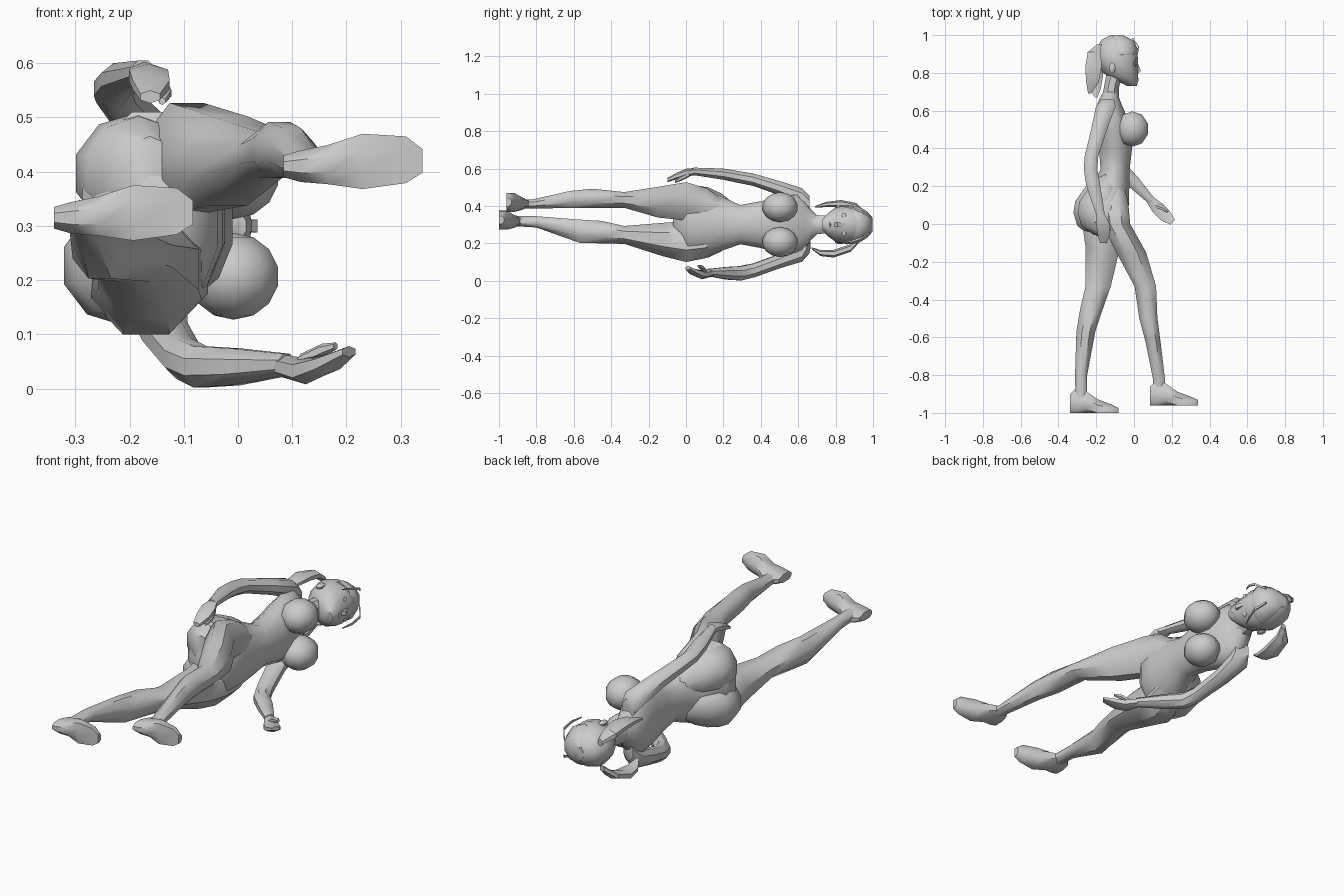
import bpy, bmesh, math
from mathutils import Vector

cube = bpy.data.objects.get("Cube")
if cube:
    bpy.data.objects.remove(cube, do_unlink=True)

grey = bpy.data.materials.new("plain grey")
grey.use_nodes = True
GREY = (0.6, 0.6, 0.6, 1)
grey.diffuse_color = GREY
grey.node_tree.nodes["Principled BSDF"].inputs["Base Color"].default_value = GREY

MID = 0.30   # side-to-side middle of the lying figure
DOWN, FORWARD = Vector((0, -1, 0)), Vector((1, 0, 0))


def finish(name, bm, angle=40):
    bmesh.ops.recalc_face_normals(bm, faces=bm.faces)
    mesh = bpy.data.meshes.new(name)
    bm.to_mesh(mesh)
    bm.free()
    mesh.materials.append(grey)
    obj = bpy.data.objects.new(name, mesh)
    bpy.context.collection.objects.link(obj)
    bpy.ops.object.select_all(action='DESELECT')
    obj.select_set(True)
    bpy.context.view_layer.objects.active = obj
    bpy.ops.object.shade_smooth_by_angle(angle=math.radians(angle))


def loft(name, rings, axis=None, sides=8, angle=44, sole=-1.0):
    """Skin rings (x, y, z, in-plane radius, z radius); no axis = follow the path."""
    bm = bmesh.new()
    loops = []
    grow = 1 / math.cos(math.pi / sides)
    for i, (x, y, z, ru, rv) in enumerate(rings):
        t = axis
        if t is None:
            a, b = rings[max(i - 1, 0)], rings[min(i + 1, len(rings) - 1)]
            t = Vector((b[0] - a[0], b[1] - a[1], 0)).normalized()
        u = Vector((t.y, -t.x, 0))
        loop = []
        for k in range(sides):
            w = 2 * math.pi * (k + 0.5) / sides
            p = Vector((x, y, z)) + u * (ru * grow * math.cos(w))
            p.z += rv * grow * math.sin(w)
            p.y = max(p.y, sole)
            loop.append(bm.verts.new(p))
        loops.append(loop)
    for a, b in zip(loops, loops[1:]):
        for k in range(sides):
            n = (k + 1) % sides
            bm.faces.new((a[k], a[n], b[n], b[k]))
    bm.faces.new(loops[0])
    bm.faces.new(loops[-1])
    finish(name, bm, angle)


def ball(name, centre, radii, segs=10, rings=7):
    bm = bmesh.new()
    bmesh.ops.create_uvsphere(bm, u_segments=segs, v_segments=rings, radius=1)
    for v in bm.verts:
        v.co = Vector([c + r * q for c, r, q in zip(centre, radii, v.co)])
    finish(name, bm)


# Trunk and neck
loft("torso", [
    (-.122, .70, MID, .040, .052), (-.13, .665, MID, .052, .085),
    (-.13, .635, MID, .064, .135), (-.125, .59, MID, .078, .16),
    (-.108, .50, MID, .09, .15), (-.098, .40, MID, .088, .125),
    (-.10, .29, MID, .077, .105), (-.125, .19, .305, .10, .145),
    (-.158, .09, .315, .13, .19), (-.162, .01, .315, .125, .195),
    (-.155, -.035, .315, .09, .13), (-.14, -.07, .315, .04, .05)], DOWN, sides=12)
loft("neck", [(-.10, .80, MID, .045, .048), (-.118, .73, MID, .04, .048),
              (-.125, .66, MID, .045, .055)], DOWN)

# Head
loft("head", [
    (-.10, .997, MID, .03, .03), (-.10, .975, MID, .072, .06),
    (-.092, .92, MID, .110, .093), (-.087, .86, MID, .108, .10),
    (-.073, .80, MID, .093, .087), (-.035, .76, MID, .058, .06),
    (-.01, .73, MID, .025, .028)], DOWN, sides=10)
loft("nose", [(.013, .855, MID, .006, .007), (.022, .81, MID, .014, .012),
              (.013, .795, MID, .008, .01)], DOWN, sides=4, angle=20)
ball("mouth", (.018, .768, MID), (.008, .008, .022), 8, 5)

# Fringe on the forehead
loft("hair_fringe", [
    (-.09, .998, MID, .035, .035), (-.068, .97, MID, .068, .066),
    (-.058, .92, MID, .080, .095), (-.06, .895, MID, .072, .096)], DOWN, 10)

# Paired details about the middle plane
for s, side in ((-1, "left"), (1, "right")):
    ball(side + "_breast", (-.008, .503, MID + s * .093), (.088, .096, .08))
    # seat blends into the waist; the left one is pushed back by the trailing leg
    back = -.01 if s < 0 else .012
    loft(side + "_buttock", [
        (-.13, .27, .31 + s * .05, .03, .04), (-.172 + back, .19, .312 + s * .07, .08, .08),
        (-.195 + back, .12, .312 + s * .082, .106, .10),
        (-.20 + back, .06, .312 + s * .085, .111, .106),
        (-.195 + back, -.01, .312 + s * .085, .095, .10),
        (-.175 + back, -.058, .312 + s * .085, .05, .065)], DOWN, 10)
    ball(side + "_ear", (-.115, .825, MID + s * .092), (.018, .03, .012), 8, 5)
    ball(side + "_eye", (.008, .845, MID + s * .042), (.007, .013, .022), 8, 5)
    loft(side + "_hair_strand", [
        (-.01, .985, MID + s * .04, .003, .005), (.024, .94, MID + s * .07, .003, .006),
        (.016, .89, MID + s * .088, .003, .005), (-.005, .84, MID + s * .098, .002, .002)],
        DOWN, 4)

# Pigtails swinging to one side
loft("right_pigtail", [
    (-.185, .95, .36, .012, .015), (-.21, .91, .395, .035, .018),
    (-.215, .83, .413, .043, .016), (-.22, .75, .408, .033, .012),
    (-.235, .69, .395, .008, .004)], DOWN, 6, 25)
loft("left_pigtail", [
    (-.175, .92, .215, .012, .015), (-.20, .88, .175, .035, .018),
    (-.205, .79, .145, .042, .018), (-.205, .72, .148, .030, .014),
    (-.20, .67, .175, .007, .004)], DOWN, 6, 25)

# Right leg steps forward, left leg trails
loft("right_leg", [
    (-.105, .24, .36, .045, .04), (-.105, .11, .40, .075, .095),
    (-.095, .0, .425, .075, .102), (-.015, -.15, .42, .079, .082),
    (.06, -.33, .432, .057, .042), (.076, -.50, .44, .048, .052),
    (.10, -.62, .435, .04, .045), (.132, -.82, .41, .032, .025),
    (.135, -.90, .41, .03, .022)], DOWN)
loft("left_leg", [
    (-.13, .20, .25, .06, .06), (-.15, .10, .215, .095, .095),
    (-.17, .0, .21, .103, .11), (-.165, -.12, .22, .092, .09),
    (-.19, -.33, .245, .067, .048), (-.225, -.45, .26, .06, .06),
    (-.255, -.57, .265, .05, .062), (-.28, -.80, .315, .032, .03),
    (-.28, -.92, .32, .03, .028)], DOWN)

# Feet share one shape, cut flat at the sole
FOOT = [(.084, -.92, .41, .058, .02), (.115, -.91, .41, .078, .029),
        (.165, -.91, .413, .068, .036), (.23, -.94, .419, .052, .051),
        (.31, -.95, .422, .032, .043), (.34, -.955, .42, .022, .022)]
for side, dx, dy, dz in (("right", 0, 0, 0), ("left", -.423, -.04, -.095)):
    loft(side + "_foot", [(x + dx, y + dy, z + dz, a, b) for x, y, z, a, b in FOOT],
         FORWARD, sole=-.96 + dy)

# Right arm hangs back
loft("right_arm", [
    (-.14, .66, .41, .035, .045), (-.15, .62, .45, .052, .045),
    (-.185, .50, .495, .042, .038), (-.225, .36, .54, .036, .033),
    (-.230, .29, .553, .036, .032), (-.215, .20, .57, .037, .030),
    (-.175, .04, .585, .022, .020)], DOWN)
loft("right_hand", [
    (-.175, .05, .584, .022, .017), (-.165, .0, .578, .036, .018),
    (-.16, -.05, .56, .034, .015), (-.162, -.10, .538, .018, .010)], DOWN, 6)
loft("right_thumb", [(-.15, .02, .57, .014, .012), (-.135, -.03, .545, .012, .011),
                     (-.14, -.06, .53, .006, .006)], DOWN, 6)

# Left arm swings forward with a bent elbow
loft("left_arm", [
    (-.135, .655, .19, .035, .045), (-.145, .62, .147, .05, .045),
    (-.135, .50, .105, .043, .038), (-.10, .36, .055, .037, .037),
    (-.07, .29, .040, .037, .038), (-.005, .225, .040, .035, .034),
    (.09, .125, .044, .021, .02)])
loft("left_hand", [
    (.08, .135, .042, .02, .018), (.125, .085, .032, .034, .021),
    (.165, .045, .045, .034, .016), (.205, .01, .068, .018, .009)], None, 6)
loft("left_thumb", [(.115, .10, .05, .014, .012), (.155, .085, .07, .012, .011),
                    (.18, .065, .078, .006, .006)], None, 6)
